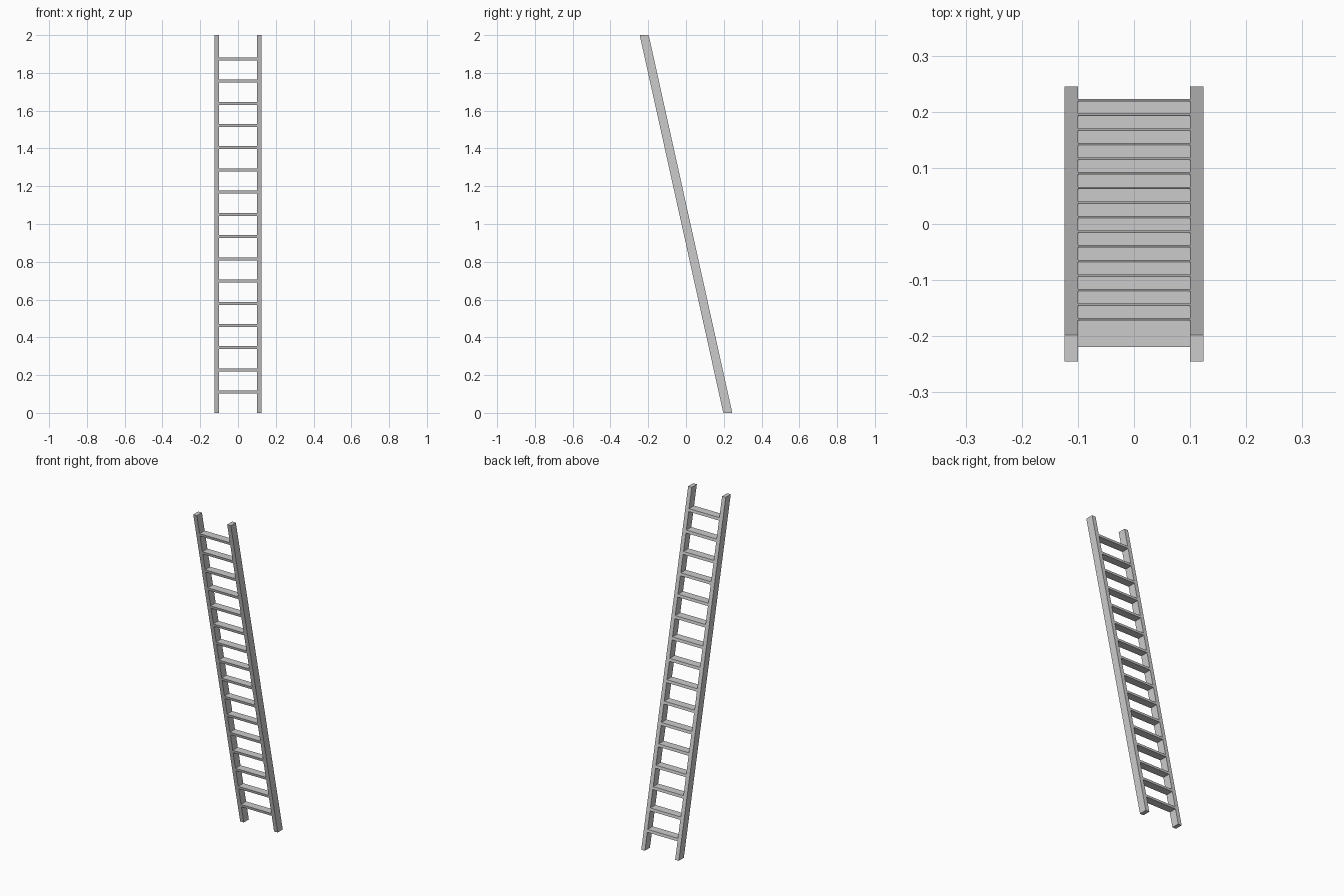
import bpy, bmesh

if "Cube" in bpy.data.objects:
    bpy.data.objects.remove(bpy.data.objects["Cube"])

HEIGHT = 2.0
SLOPE = -0.2212      # lean in y per unit of z
HALF_DEPTH = 0.0238  # half the horizontal depth of the rails
RUNGS = 16
RUNG_T = 0.016


def leaning_block(name, x0, x1, z0, z1):
    """Box with level top and bottom, sheared along the ladder's lean."""
    bm = bmesh.new()
    bmesh.ops.create_cube(bm, size=1)
    for v in bm.verts:
        x = x1 if v.co.x > 0 else x0
        z = z1 if v.co.z > 0 else z0
        y = SLOPE * (z - HEIGHT / 2) + (HALF_DEPTH if v.co.y > 0 else -HALF_DEPTH)
        v.co = (x, y, z)
    mesh = bpy.data.meshes.new(name)
    bm.to_mesh(mesh)
    bm.free()
    obj = bpy.data.objects.new(name, mesh)
    bpy.context.collection.objects.link(obj)
    return obj


# Side rails
leaning_block("left_rail", -0.124, -0.1, 0, HEIGHT)
leaning_block("right_rail", 0.1, 0.124, 0, HEIGHT)

# Evenly spaced flat rungs, flush with the rails
for i in range(1, RUNGS + 1):
    top = i * HEIGHT / (RUNGS + 1)
    leaning_block(f"rung_{i:02d}", -0.1, 0.1, top - RUNG_T, top)
